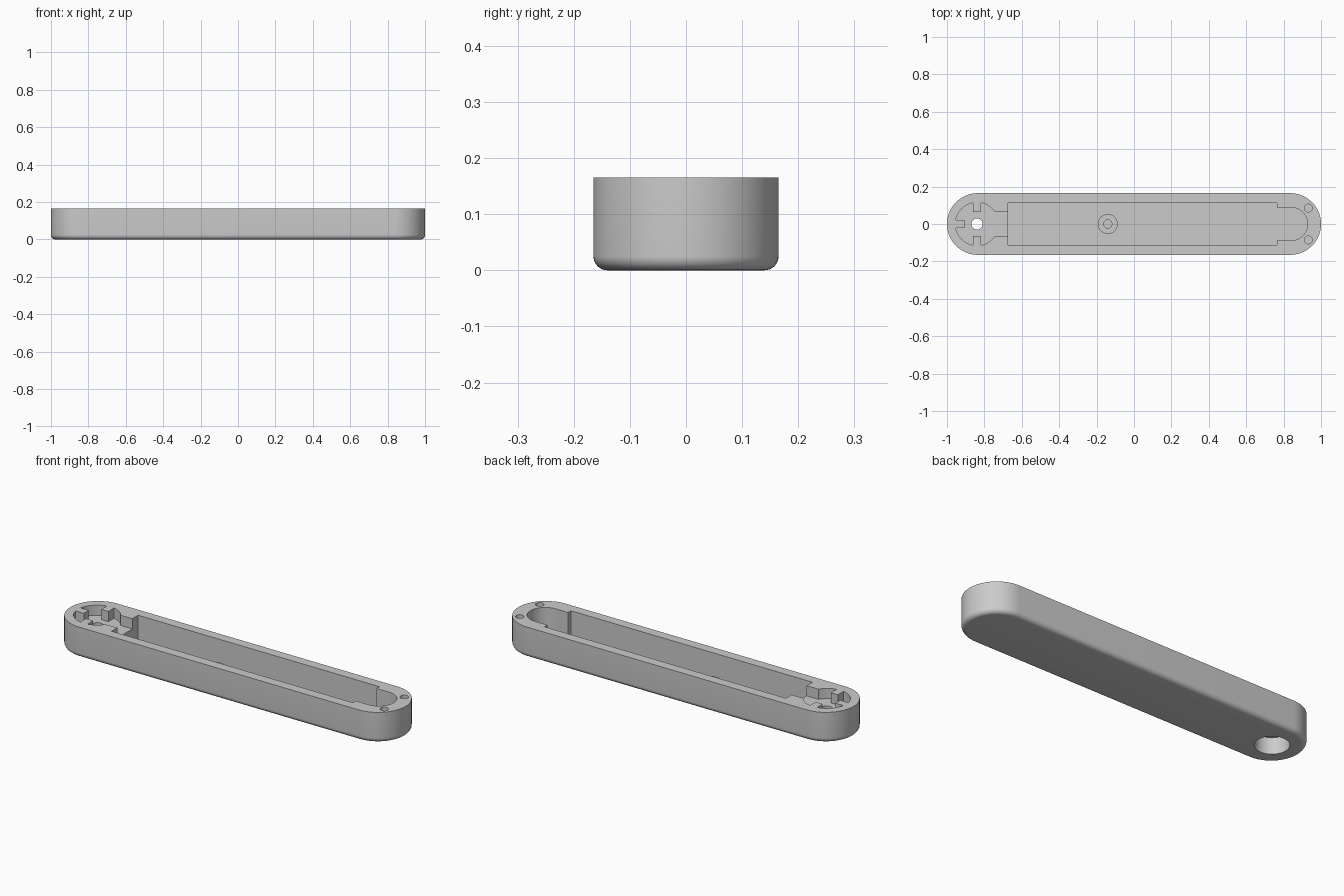
import bpy, bmesh
from math import pi, sin, cos, asin, radians

if "Cube" in bpy.data.objects:
    bpy.data.objects.remove(bpy.data.objects["Cube"], do_unlink=True)

R = 0.165        # end radius of the case
H = 0.165        # case height
CX = 0.835       # centre of each rounded end
FLOOR = 0.025    # main pocket floor
SHELF = 0.11     # round pocket floor
FILLET = 0.025

grey = bpy.data.materials.new("warm_free_grey")
grey.name = "plain grey"
grey.use_nodes = True
grey.diffuse_color = (0.6, 0.6, 0.6, 1)
grey.node_tree.nodes["Principled BSDF"].inputs["Base Color"].default_value = (0.6, 0.6, 0.6, 1)


def arc(cx, cy, r, a0, a1, n):
    return [(cx + r * cos(a0 + (a1 - a0) * i / n), cy + r * sin(a0 + (a1 - a0) * i / n))
            for i in range(n + 1)]


def circle(cx, cy, r, n=40):
    return arc(cx, cy, r, 0, 2 * pi, n)[:-1]


def capsule(r):
    return arc(CX, 0, r, -pi / 2, pi / 2, 40) + arc(-CX, 0, r, pi / 2, 3 * pi / 2, 40)


def loft(name, layers):
    """Closed solid through equal-count outlines, given as (outline, z)."""
    bm = bmesh.new()
    rings = [[bm.verts.new((x, y, z)) for x, y in pts] for pts, z in layers]
    for low, high in zip(rings, rings[1:]):
        for i in range(len(low)):
            j = (i + 1) % len(low)
            bm.faces.new((low[i], low[j], high[j], high[i]))
    bm.faces.new(rings[0][::-1])
    bm.faces.new(rings[-1])
    bmesh.ops.recalc_face_normals(bm, faces=bm.faces)
    mesh = bpy.data.meshes.new(name)
    bm.to_mesh(mesh)
    bm.free()
    mesh.materials.append(grey)
    obj = bpy.data.objects.new(name, mesh)
    bpy.context.collection.objects.link(obj)
    return obj


def prism(name, outline, z0, z1):
    return loft(name, [(outline, z0), (outline, z1)])


def combine(target, tool, operation="DIFFERENCE"):
    """Apply a boolean and discard the tool."""
    tool.hide_render = True
    bpy.context.view_layer.objects.active = target
    mod = target.modifiers.new("cut", "BOOLEAN")
    mod.operation, mod.object, mod.solver = operation, tool, "EXACT"
    bpy.ops.object.modifier_apply(modifier=mod.name)
    bpy.data.objects.remove(tool, do_unlink=True)


# Case body with a rounded lower edge
layers = []
for i in range(9):
    a = pi / 2 * i / 8
    layers.append((capsule(R - FILLET + FILLET * sin(a)), FILLET * (1 - cos(a))))
layers.append((capsule(R), H))
case = loft("case", layers)

# Long pocket with a narrower rounded end
x0, x1, w, nw = -0.675, 0.765, 0.113, 0.088
pocket = [(x0, -w), (x1, -w), (x1, -nw)]
pocket += arc(0.84, 0, nw, -pi / 2, pi / 2, 32)
pocket += [(x1, nw), (x1, w), (x0, w)]
combine(case, prism("pocket_cutter", pocket, FLOOR, H + 0.1))

# Round pocket with three inward tabs and a neck into the long pocket
px, pr, tab_r, tab_h, neck_h = -0.84, 0.115, 0.065, 0.021, 0.064
gap = asin(tab_h / pr)
start = asin(neck_h / pr)
outline = [(x0 + 0.03, -neck_h), (x0 + 0.03, neck_h)]
for tab in (pi / 2, pi, 3 * pi / 2):
    outline += arc(px, 0, pr, start, tab - gap, 12)
    for side in (-tab_h, tab_h):
        outline.append((px + tab_r * cos(tab) - side * sin(tab),
                        tab_r * sin(tab) + side * cos(tab)))
    start = tab + gap
outline += arc(px, 0, pr, start, 2 * pi - asin(neck_h / pr), 12)
combine(case, prism("round_pocket_cutter", outline, SHELF, H + 0.1))

# Through hole and wide bore from below
combine(case, prism("hole_cutter", circle(px, 0, 0.03), -0.1, H + 0.1))
combine(case, prism("bore_cutter", circle(px, 0, 0.083, 48), -0.1, 0.088))

# Pin holes at the far end
for side in (-1, 1):
    combine(case, prism("pin_cutter", circle(0.932, side * 0.085, 0.021, 24), H - 0.06, H + 0.1))

# Screw boss on the pocket floor
combine(case, prism("boss_add", circle(-0.14, 0, 0.053), FLOOR - 0.01, 0.075), "UNION")
combine(case, prism("boss_cutter", circle(-0.14, 0, 0.022, 24), 0.03, H + 0.1))

# Smooth curves, crisp edges
bpy.ops.object.select_all(action="DESELECT")
case.select_set(True)
bpy.context.view_layer.objects.active = case
bpy.ops.object.shade_smooth_by_angle(angle=radians(30))
grey.name = "plain grey"
